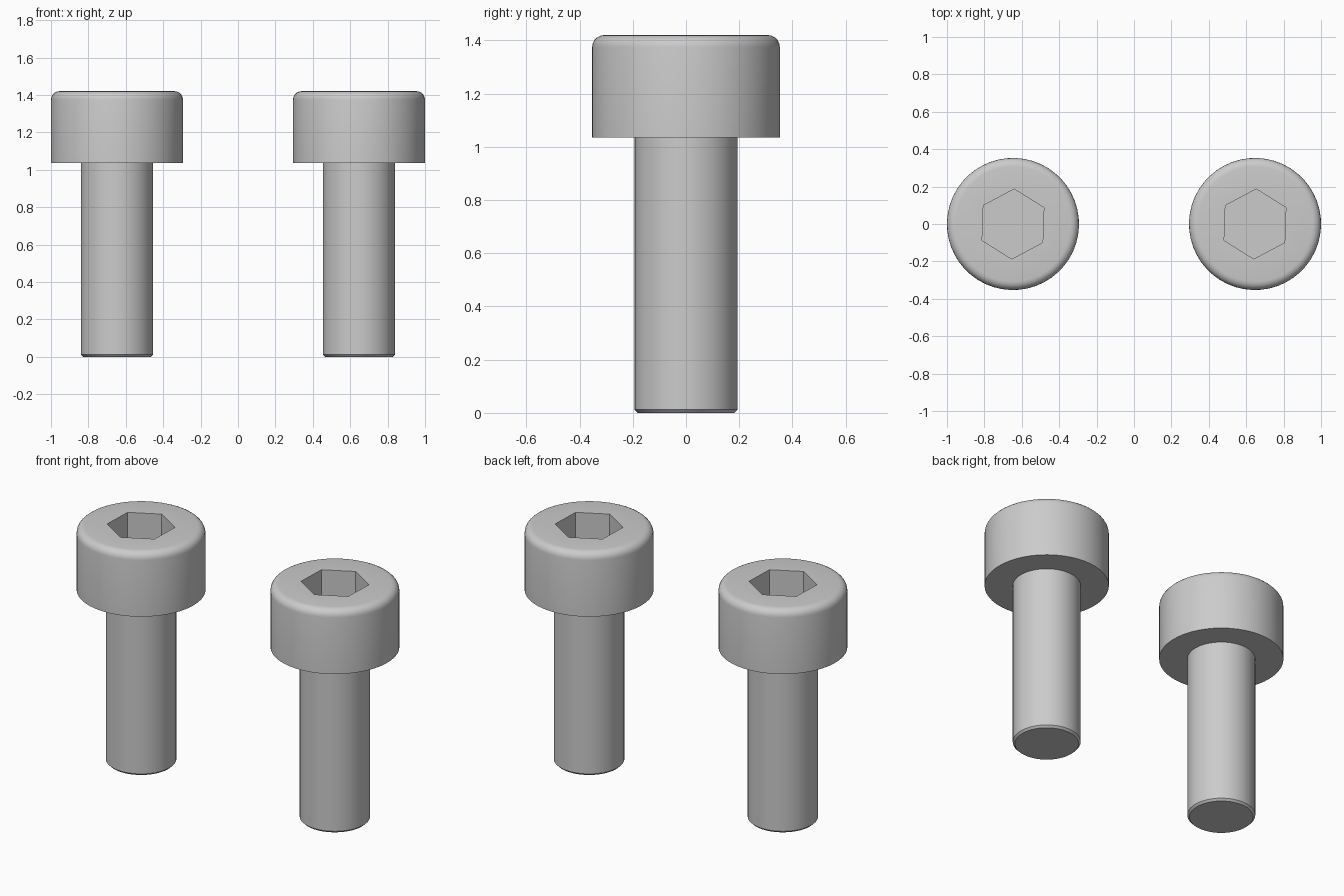
import bpy, bmesh
from math import sin, cos, pi, radians

if "Cube" in bpy.data.objects:
    bpy.data.objects.remove(bpy.data.objects["Cube"], do_unlink=True)

SEGMENTS = 48
SPACING = 0.647
HEAD_R, HEAD_BOTTOM, TOP = 0.353, 1.035, 1.42
SHANK_R, CHAMFER, FILLET = 0.193, 0.012, 0.045
SOCKET_R, SOCKET_DEPTH = 0.187, 0.19
TWIST = radians(-2)


def hex_factor(angle):
    """Ratio of hexagon radius to its corner radius, with a corner at angle 0."""
    return cos(pi / 6) / cos(angle % (pi / 3) - pi / 6)


def ring(bm, radius, z, hexagonal=False):
    verts = []
    for i in range(SEGMENTS):
        a = 2 * pi * i / SEGMENTS
        r = radius * hex_factor(a) if hexagonal else radius
        # angle 0 points to +y so that socket corners lie front and back
        verts.append(bm.verts.new((-r * sin(a + TWIST), r * cos(a + TWIST), z)))
    return verts


def make_screw(name, x):
    bm = bmesh.new()
    # Shank and underside of the head
    rings = [
        ring(bm, SHANK_R - CHAMFER, 0),
        ring(bm, SHANK_R, CHAMFER),
        ring(bm, SHANK_R, HEAD_BOTTOM),
        ring(bm, HEAD_R, HEAD_BOTTOM),
    ]
    # Rounded upper rim of the head
    for step in range(6):
        a = pi / 2 * step / 5
        rings.append(ring(bm, HEAD_R - FILLET * (1 - cos(a)),
                          TOP - FILLET * (1 - sin(a))))
    # Hexagonal socket
    rings.append(ring(bm, SOCKET_R, TOP, True))
    rings.append(ring(bm, SOCKET_R, TOP - SOCKET_DEPTH, True))

    for low, high in zip(rings, rings[1:]):
        for i in range(SEGMENTS):
            j = (i + 1) % SEGMENTS
            bm.faces.new((low[i], low[j], high[j], high[i]))
    bm.faces.new(rings[0][::-1])
    bm.faces.new(rings[-1])
    bmesh.ops.recalc_face_normals(bm, faces=bm.faces)

    mesh = bpy.data.meshes.new(name)
    bm.to_mesh(mesh)
    bm.free()
    obj = bpy.data.objects.new(name, mesh)
    obj.location.x = x
    bpy.context.collection.objects.link(obj)
    return obj


# Pair of identical socket head screws
screws = [make_screw("left_screw", SPACING), make_screw("right_screw", -SPACING)]

bpy.ops.object.select_all(action='DESELECT')
for screw in screws:
    screw.select_set(True)
bpy.context.view_layer.objects.active = screws[0]
bpy.ops.object.shade_smooth_by_angle(angle=radians(35))
